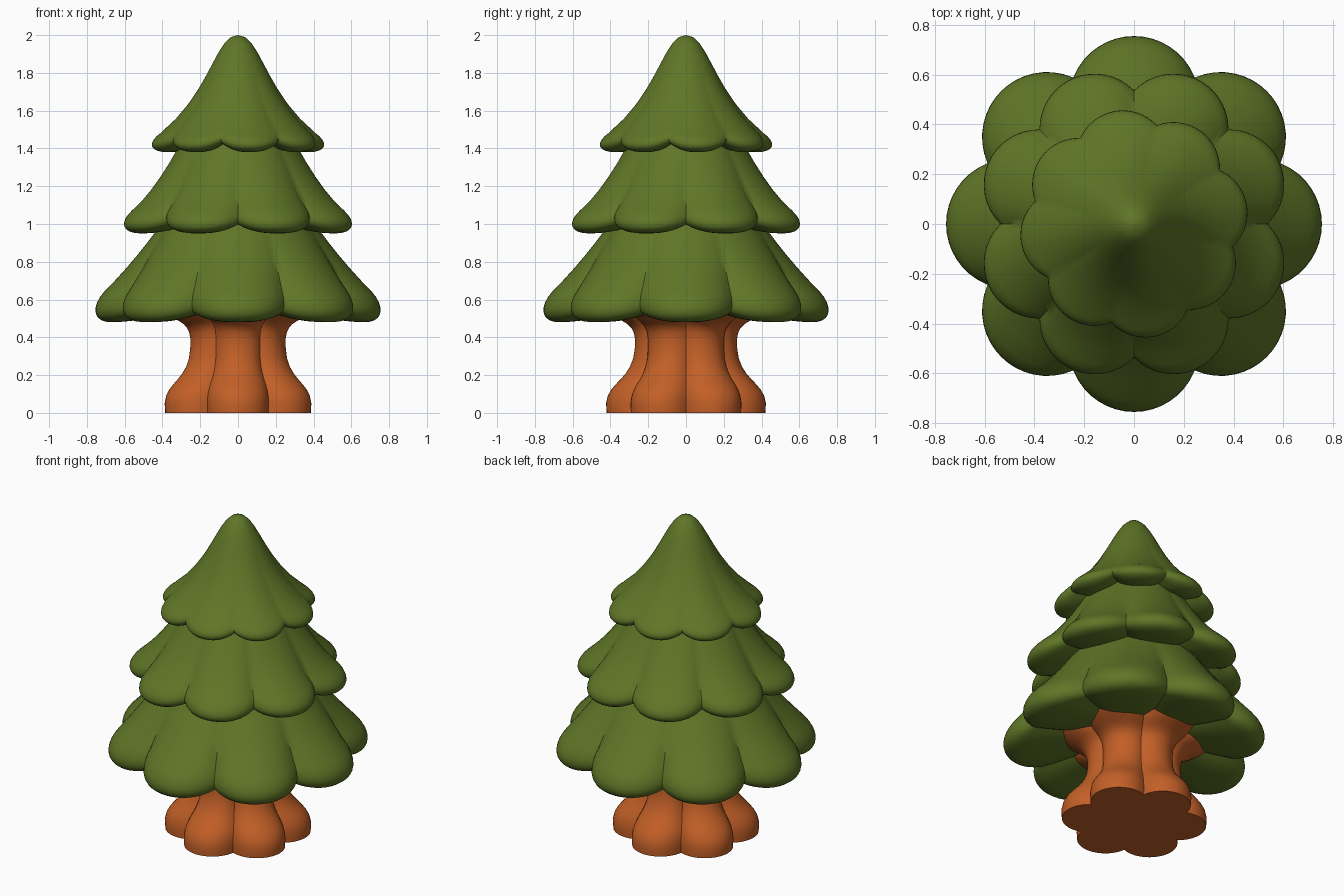
import bpy, bmesh, math
from mathutils import Vector
from mathutils.geometry import interpolate_bezier

if "Cube" in bpy.data.objects:
    bpy.data.objects.remove(bpy.data.objects["Cube"])


def make_material(name, colour):
    material = bpy.data.materials.new(name)
    material.use_nodes = True
    material.diffuse_color = colour
    shader = material.node_tree.nodes["Principled BSDF"]
    shader.inputs["Base Color"].default_value = colour
    return material


leaf_green = make_material("leaf green", (0.115, 0.18, 0.02, 1))
bark_orange = make_material("bark orange", (0.54, 0.115, 0.02, 1))
segments_per_lobe = 16
curve_steps = 10


def profile_curve(points, weights, lifts=(0, 0)):
    """Rows along a curve; lobe weight and notch lift change from start to end."""
    start, handle_a, handle_b, end = [Vector(point) for point in points]
    rows = []
    for index, (radius, height) in enumerate(
            interpolate_bezier(start, handle_a, handle_b, end, curve_steps)):
        blend = (index / (curve_steps - 1)) ** 2
        weight = weights[0] + (weights[1] - weights[0]) * blend
        lift = lifts[0] + (lifts[1] - lifts[0]) * blend
        rows.append((radius, height, weight, lift))
    return rows


def lobed_loft(name, material, lobes, turn, centre, radius, rows):
    """Loft rings whose outline is a flower of round lobes."""
    mesh_builder = bmesh.new()
    count = lobes * segments_per_lobe
    half = math.pi / lobes

    def outline(angle):
        across = centre * math.sin(angle)
        reach = centre * math.cos(angle) + math.sqrt(radius ** 2 - across ** 2)
        return reach / (centre + radius)

    rings = []
    for reach, height, weight, lift in rows:
        ring = []
        for index in range(count):
            local = (index % segments_per_lobe / segments_per_lobe * 2 - 1) * half
            angle = turn - half + index * math.tau / count
            distance = reach * (1 + weight * (outline(local) - 1))
            raised = height + lift * abs(local / half) ** 2.5
            ring.append(mesh_builder.verts.new(
                (distance * math.cos(angle), distance * math.sin(angle), raised)))
        rings.append(ring)
    for lower, upper in zip(rings, rings[1:]):
        for index in range(count):
            following = (index + 1) % count
            mesh_builder.faces.new(
                (lower[index], lower[following], upper[following], upper[index]))
    mesh_builder.faces.new(rings[0])
    mesh_builder.faces.new(rings[-1])
    bmesh.ops.recalc_face_normals(mesh_builder, faces=mesh_builder.faces)
    mesh = bpy.data.meshes.new(name)
    mesh_builder.to_mesh(mesh)
    mesh_builder.free()
    mesh.materials.append(material)
    part = bpy.data.objects.new(name, mesh)
    bpy.context.collection.objects.link(part)
    bpy.ops.object.select_all(action="DESELECT")
    part.select_set(True)
    bpy.context.view_layer.objects.active = part
    bpy.ops.object.shade_smooth_by_angle(angle=math.radians(40))


def leaf_tier(name, turn, centre, radius, base, thickness, slope):
    """Cone of eight drooping lobes with a rounded rim and a hollow underside."""
    peak = centre + radius
    notch_lift = 0.05
    shoulder = (peak - 0.04, base + thickness)
    rim_bottom = (peak - 0.08, base)
    # Sloping top
    rows = profile_curve([*slope, shoulder], (0, 1), (0, notch_lift / 2))
    # Rounded rim
    rows += profile_curve(
        [shoulder, (peak + 0.03, base + thickness / 2), (peak + 0.02, base), rim_bottom],
        (1, 1), (notch_lift / 2, notch_lift))[1:]
    # Underside
    rows += profile_curve(
        [rim_bottom, (peak * 0.7, base), (peak / 2, base + notch_lift),
         (peak / 5, base + notch_lift)],
        (1, 0), (notch_lift, 0))[1:]
    lobed_loft(name, leaf_green, 8, math.radians(turn), centre, radius, rows)


# Trunk: rounded roots, narrow waist, flare under the leaves
waist = (0.27, 0.35)
roots = profile_curve([(0.42, 0), (0.45, 0.17), (0.28, 0.15), waist], (1, 0.6))
flare = profile_curve([waist, (0.26, 0.5), (0.35, 0.47), (0.45, 0.55)], (0.6, 1))
lobed_loft("trunk", bark_orange, 6, math.radians(30), 0.26, 0.165, roots + flare[1:])

# Three tiers of leaves, the last with the rounded tip
leaf_tier("bottom_leaves", 0, 0.49, 0.26, 0.48, 0.16,
          [(0.25, 1.25), (0.36, 1.05), (0.52, 0.83)])
leaf_tier("middle_leaves", 22.5, 0.41, 0.22, 0.95, 0.12,
          [(0.17, 1.7), (0.26, 1.5), (0.42, 1.2)])
leaf_tier("top_leaves", 9.5, 0.27, 0.185, 1.38, 0.1,
          [(0.001, 2), (0.12, 2), (0.14, 1.7)])
